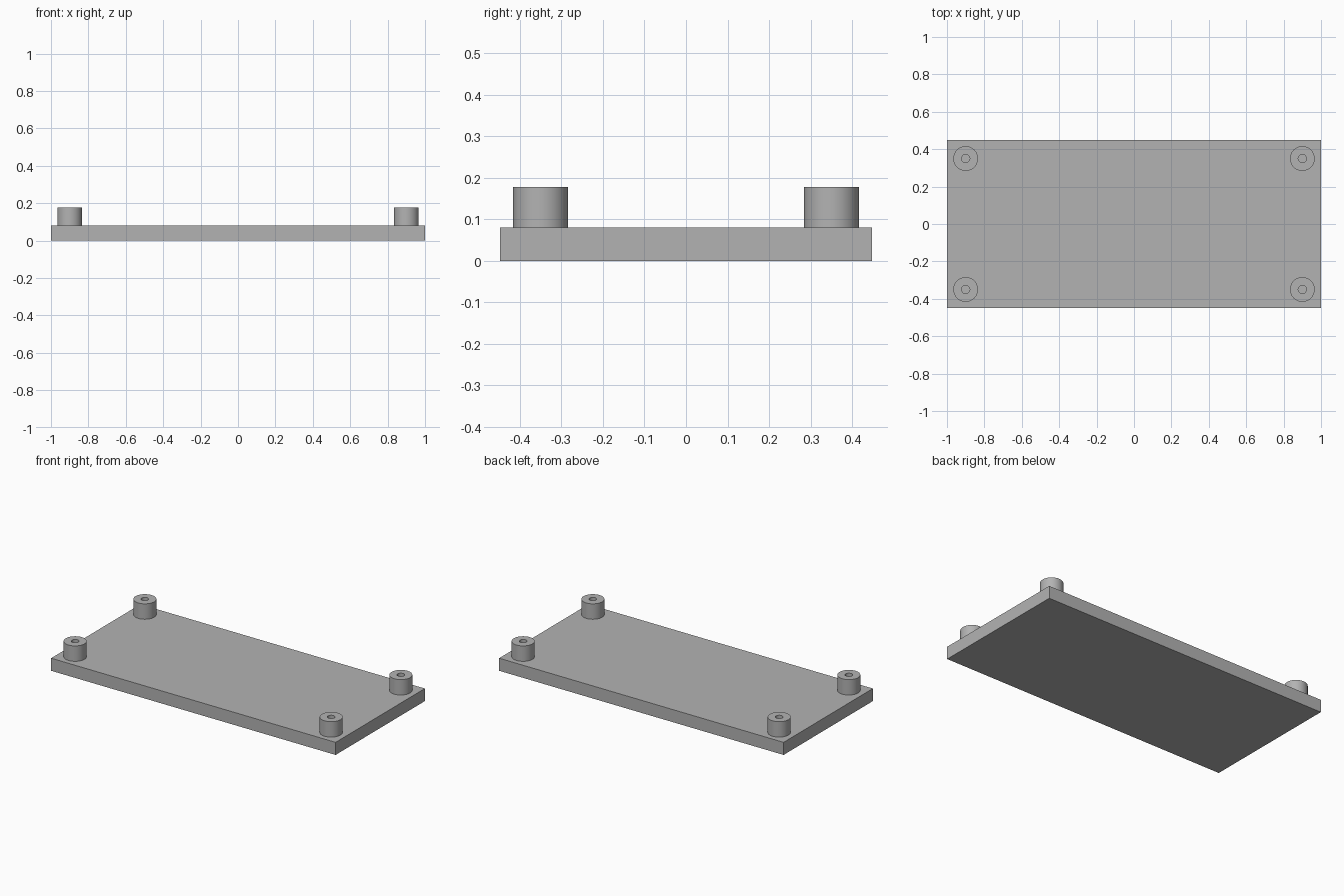
import bpy
import bmesh
from math import pi, radians
from mathutils import Vector

cube = bpy.data.objects.get("Cube")
if cube:
    bpy.data.objects.remove(cube, do_unlink=True)

LENGTH, WIDTH, THICK = 2.0, 0.896, 0.08
TOP = 0.178
POST_X, POST_Y = 0.9, 0.35
OUTER, BORE = 0.066, 0.022

grey = bpy.data.materials.new("plain grey")
grey.use_nodes = True
colour = (0.45, 0.45, 0.45, 1.0)
grey.diffuse_color = colour
grey.node_tree.nodes["Principled BSDF"].inputs["Base Color"].default_value = colour


def add_object(name, bm, location):
    mesh = bpy.data.meshes.new(name)
    bmesh.ops.recalc_face_normals(bm, faces=bm.faces)
    bm.to_mesh(mesh)
    bm.free()
    mesh.materials.append(grey)
    obj = bpy.data.objects.new(name, mesh)
    obj.location = location
    bpy.context.collection.objects.link(obj)
    return obj


# Base plate
bm = bmesh.new()
bmesh.ops.create_cube(bm, size=1)
bmesh.ops.scale(bm, vec=(LENGTH, WIDTH, THICK), verts=bm.verts)
add_object("base_plate", bm, (0, 0, THICK / 2))


# Hollow standoff: a closed wall profile turned about z, bored down to the plate
def add_standoff(name, x, y):
    bm = bmesh.new()
    height = TOP - THICK
    profile = [(BORE, 0), (OUTER, 0), (OUTER, height), (BORE, height)]
    verts = [bm.verts.new((r, 0, z)) for r, z in profile]
    edges = [bm.edges.new((verts[i], verts[(i + 1) % 4])) for i in range(4)]
    bmesh.ops.spin(bm, geom=verts + edges, cent=Vector(), axis=Vector((0, 0, 1)),
                   angle=2 * pi, steps=48, use_merge=True)
    bmesh.ops.remove_doubles(bm, verts=bm.verts, dist=0.0001)
    obj = add_object(name, bm, (x, y, THICK))
    bpy.ops.object.select_all(action="DESELECT")
    obj.select_set(True)
    bpy.context.view_layer.objects.active = obj
    bpy.ops.object.shade_smooth_by_angle(angle=radians(30))


# One standoff near each corner
for side, x in (("left", POST_X), ("right", -POST_X)):
    for end, y in (("front", -POST_Y), ("back", POST_Y)):
        add_standoff(f"standoff_{end}_{side}", x, y)
